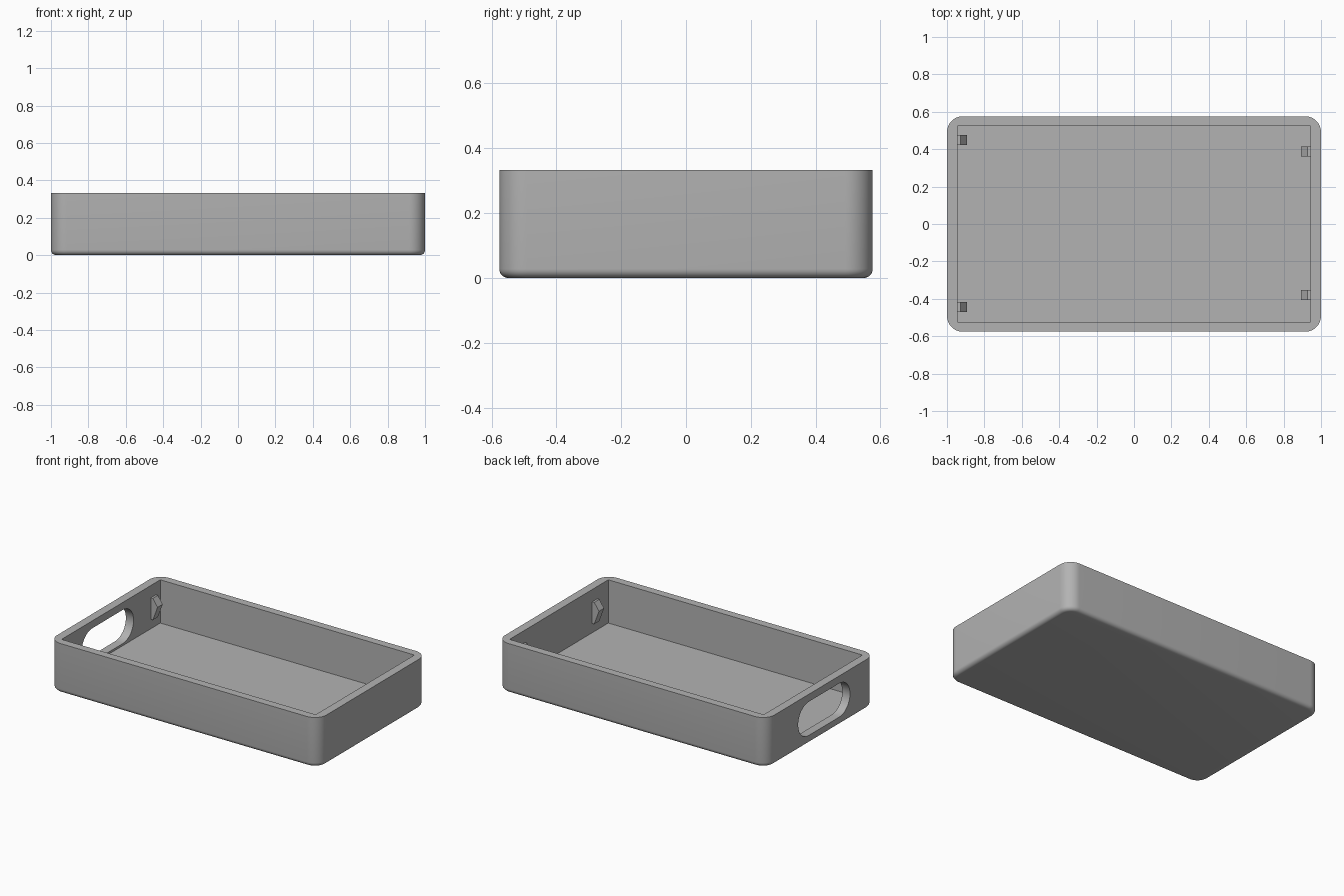
import bpy, bmesh, math

start = bpy.data.objects.get("Cube")
if start:
    bpy.data.objects.remove(start, do_unlink=True)

L, W, H = 2.0, 1.152, 0.333            # outer tray size
IN_X, IN_Y, FLOOR = 0.943, 0.523, 0.043  # cavity half sizes and floor height

grey = bpy.data.materials.new("light grey plastic")
grey.use_nodes = True
colour = (0.45, 0.45, 0.45, 1)
grey.diffuse_color = colour
grey.node_tree.nodes["Principled BSDF"].inputs["Base Color"].default_value = colour


def finish(bm, name):
    bmesh.ops.recalc_face_normals(bm, faces=bm.faces)
    mesh = bpy.data.meshes.new(name)
    bm.to_mesh(mesh)
    bm.free()
    mesh.materials.append(grey)
    obj = bpy.data.objects.new(name, mesh)
    bpy.context.collection.objects.link(obj)
    return obj


def box(bm, size, centre):
    verts = bmesh.ops.create_cube(bm, size=1)["verts"]
    bmesh.ops.scale(bm, vec=size, verts=verts)
    bmesh.ops.translate(bm, vec=centre, verts=verts)


def extrude_profile(name, points, offset):
    bm = bmesh.new()
    face = bm.faces.new([bm.verts.new(p) for p in points])
    new = bmesh.ops.extrude_face_region(bm, geom=[face])["geom"]
    bmesh.ops.translate(bm, vec=offset, verts=[v for v in new if isinstance(v, bmesh.types.BMVert)])
    return finish(bm, name)


# Tray body: rounded corners, then a small rounding around the base
bm = bmesh.new()
box(bm, (L, W, H), (0, 0, H / 2))
upright = [e for e in bm.edges if abs(e.verts[0].co.z - e.verts[1].co.z) > 0.1]
bmesh.ops.bevel(bm, geom=upright, offset=0.085, segments=12, profile=0.5, affect='EDGES')
base = [e for e in bm.edges if all(v.co.z < 0.001 for v in e.verts)]
bmesh.ops.bevel(bm, geom=base, offset=0.028, segments=6, profile=0.5, affect='EDGES')
tray = finish(bm, "tray_body")

# Square-cornered cavity
bm = bmesh.new()
box(bm, (2 * IN_X, 2 * IN_Y, 1), (0, 0, FLOOR + 0.5))
cavity = finish(bm, "cavity_cutter")

# Handle slot through one end wall
R, HALF, SLOT_Y, SLOT_Z = 0.113, 0.162, -0.035, 0.17
outline = []
for side in (1, -1):
    for i in range(17):
        a = math.pi * i / 16 - side * math.pi / 2
        outline.append((-1.1, SLOT_Y + side * HALF + R * math.cos(a), SLOT_Z + R * math.sin(a)))
slot = extrude_profile("slot_cutter", outline, (0.3, 0, 0))

bpy.context.view_layer.objects.active = tray
for cutter in (cavity, slot):
    mod = tray.modifiers.new("cut", 'BOOLEAN')
    mod.operation = 'DIFFERENCE'
    mod.solver = 'EXACT'
    mod.object = cutter
    bpy.ops.object.modifier_apply(modifier=mod.name)
    bpy.data.objects.remove(cutter, do_unlink=True)

bpy.ops.object.select_all(action='DESELECT')
tray.select_set(True)
bpy.ops.object.shade_smooth_by_angle(angle=math.radians(30))

# Pointed retaining clips on the end walls: (depth from wall, height)
CLIP = [(-0.008, 0.105), (0.015, 0.105), (0.05, 0.2), (0.015, 0.25), (-0.008, 0.25)]
for name, side, y in (("right_back_clip", -1, 0.45), ("right_front_clip", -1, -0.443),
                      ("left_back_clip", 1, 0.387), ("left_front_clip", 1, -0.38)):
    pts = [(side * (IN_X - d), y - 0.027, z) for d, z in CLIP]
    extrude_profile(name, pts, (0, 0.054, 0))
